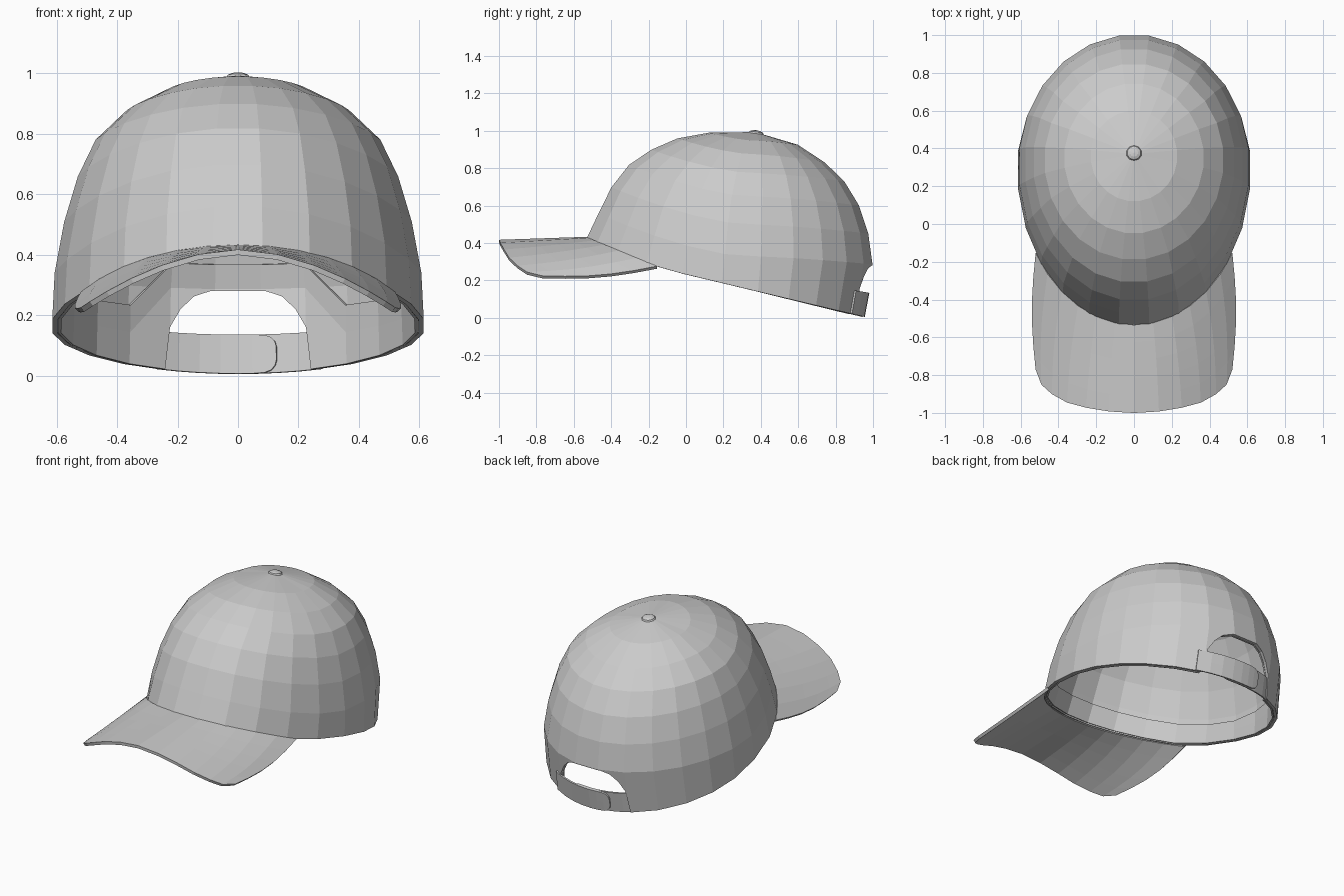
import bpy, bmesh
from math import sin, cos, pi, asin, radians

if "Cube" in bpy.data.objects:
    bpy.data.objects.remove(bpy.data.objects["Cube"])

# crown rings from top to rim: front (y, z), side (x, z), back (y, z)
FRONT = [(.37, .99), (.12, .99), (-.05, .96), (-.19, .90), (-.31, .82), (-.405, .70), (-.475, .56), (-.54, .42)]
SIDE = [(0, .99), (.23, .948), (.37, .875), (.475, .775), (.535, .65), (.58, .50), (.612, .33), (.62, .16)]
BACK = [(.37, .99), (.60, .925), (.745, .83), (.85, .73), (.93, .60), (.98, .45), (1.003, .285), (.95, .01)]
N = 24


def rim_z(y):
    return .27 - (y + .16) * (.405 if y < -.16 else .238)


def ring_point(a, i):
    """Point on ring i; angle 0 faces the front."""
    c, s = cos(a), sin(a)
    yc = .37 - .01 * i
    end = FRONT[i] if c > 0 else BACK[i]
    y = yc + abs(c) * (end[0] - yc)
    z = rim_z(y) if i == 7 else SIDE[i][1] + (end[1] - SIDE[i][1]) * abs(c) ** 1.5
    return (SIDE[i][0] * s, y, z)


def crown_point(a, k, off=0.0):
    """Point on the crown at fractional ring k, pushed outward by off."""
    i = min(int(k), 6)
    t = k - i
    p, q = ring_point(a, i), ring_point(a, i + 1)
    x, y, z = (u + (v - u) * t for u, v in zip(p, q))
    return (x + off * sin(a), y - off * cos(a), z)


def make(name, verts, faces, thick=0, offset=0):
    me = bpy.data.meshes.new(name)
    me.from_pydata(verts, [], faces)
    bm = bmesh.new()
    bm.from_mesh(me)
    bmesh.ops.recalc_face_normals(bm, faces=bm.faces)
    bm.to_mesh(me)
    bm.free()
    ob = bpy.data.objects.new(name, me)
    bpy.context.collection.objects.link(ob)
    if thick:
        m = ob.modifiers.new("thickness", 'SOLIDIFY')
        m.thickness, m.offset = thick, offset
    return ob


def grid_faces(rows, cols, wrap=False):
    n = cols if wrap else cols - 1
    return [(r * cols + c, r * cols + (c + 1) % cols,
             (r + 1) * cols + (c + 1) % cols, (r + 1) * cols + c)
            for r in range(rows - 1) for c in range(n)]


angles = [2 * pi * (j + .5) / N for j in range(N)]

# crown shell
verts = [crown_point(a, k) for k in range(1, 8) for a in angles]
faces = grid_faces(7, N, True)
verts.append((0, .37, .993))
faces += [(len(verts) - 1, (j + 1) % N, j) for j in range(N)]
crown = make("crown", verts, faces, .018, -1)

# inner sweatband, rising into a hem around the back opening
verts = []
for row in range(3):
    for a in angles:
        at_back = cos(a) < 0 and abs(sin(a)) < .42
        k = ((7, 6, 5.5) if at_back else (7, 6.6, 6.25))[row]
        verts.append(crown_point(a, k, -.02))
band = make("sweatband", verts, grid_faces(3, N, True), .01, -1)

# arched back opening
half = [(.255, -.1), (.225, .16), (.19, .22), (.145, .262), (.09, .28)]
arch = half + [(-x, z) for x, z in reversed(half)]
n = len(arch)
verts = [(x, y, z) for y in (.6, 1.3) for x, z in arch]
faces = grid_faces(2, n, True) + [tuple(range(n)), tuple(range(n, 2 * n))]
cutter = make("opening_cutter", verts, faces)
cutter.hide_render = True
for ob in (crown, band):
    m = ob.modifiers.new("opening", 'BOOLEAN')
    m.operation, m.solver, m.object = 'DIFFERENCE', 'EXACT', cutter
    bpy.context.view_layer.objects.active = ob
    for name in [mod.name for mod in ob.modifiers]:
        bpy.ops.object.modifier_apply(modifier=name)
bpy.data.objects.remove(cutter)

# curved brim fanning out from the front rim
outer = [(0, -1), (.13, -.992), (.25, -.972), (.35, -.945), (.43, -.9), (.485, -.85), (.515, -.77)]
ROWS = 6
verts = []
for r in range(ROWS):
    t = r / (ROWS - 1)
    for c in range(-6, 7):
        f = c / 6
        side = -1 if c < 0 else 1
        ix, iy, iz = crown_point(radians(57) * f, 7, -.006)
        ox, oy = outer[abs(c)]
        oz = .408 - .2 * (ox / .53) ** 1.8
        bow = sin(pi * t)
        verts.append((ix + (side * ox - ix) * t + .02 * f * bow,
                      iy + (oy - iy) * t,
                      iz + (oz - iz) * t - .022 * bow * f * f))
make("brim", verts, grid_faces(ROWS, 13), .018, 0)

# two overlapping straps with rounded ends
def strap(name, side, off):
    cols = [(-.275, 1), (-.2, 1), (-.13, 1), (-.06, 1), (0, 1), (.05, 1),
            (.09, .97), (.112, .85), (.125, .62), (.13, .35)]
    vs = []
    for h in (-1, 0, 1):
        for x, s in cols:
            a = pi - asin(side * x / .617)
            vs.append(crown_point(a, 6.77 - .23 * h * s, off))
    make(name, vs, grid_faces(3, len(cols)), .01, 0)


strap("strap_inner", 1, -.012)
strap("strap_outer", -1, .001)

# top button
bpy.ops.mesh.primitive_uv_sphere_add(segments=10, ring_count=6, radius=.042, location=(0, .375, .984))
button = bpy.context.object
button.name = "top_button"
button.scale.z = .45
button.rotation_euler.x = radians(-8)
